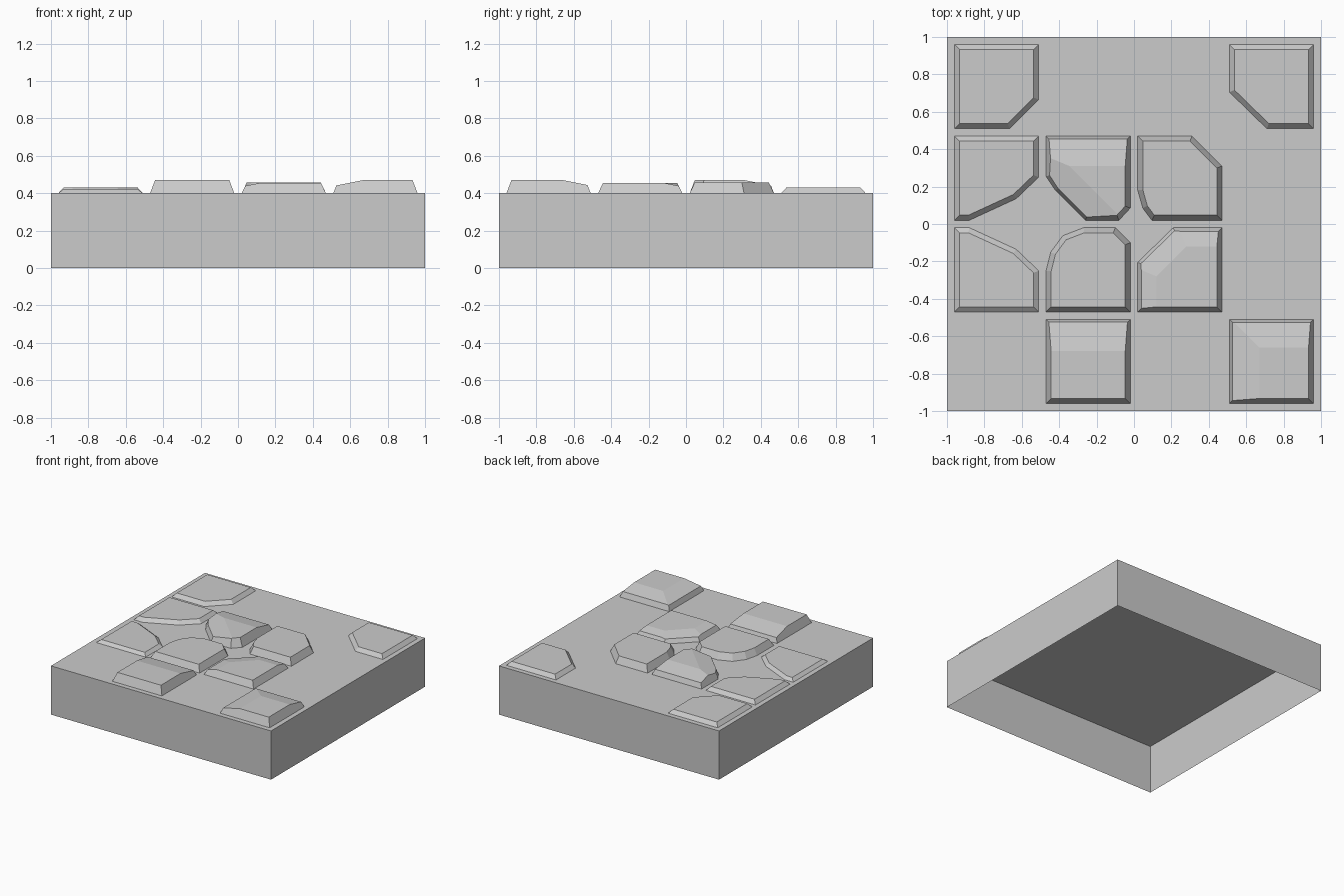
import bpy, bmesh
from mathutils import Vector

if "Cube" in bpy.data.objects:
    bpy.data.objects.remove(bpy.data.objects["Cube"])

BASE_Z = 0.4
INSET = 0.027   # how far each stone's side leans in over its full height
DROP = 0.2      # fall of the worn, sloping parts of the stone tops


def make_object(name, bm):
    bmesh.ops.recalc_face_normals(bm, faces=bm.faces)
    mesh = bpy.data.meshes.new(name)
    bm.to_mesh(mesh)
    bm.free()
    obj = bpy.data.objects.new(name, mesh)
    bpy.context.collection.objects.link(obj)
    return obj


def open_box(bm, x0, x1, y0, y1, z0, z1):
    bmesh.ops.create_cube(bm, size=1)
    for v in bm.verts:
        v.co = ((x1 if v.co.x > 0 else x0), (y1 if v.co.y > 0 else y0),
                (z1 if v.co.z > 0 else z0))


def drop_floor(bm, z):
    floor = [f for f in bm.faces if all(abs(v.co.z - z) < 1e-5 for v in f.verts)]
    bmesh.ops.delete(bm, geom=floor, context='FACES_ONLY')


def slice_off(bm, point, normal):
    geom = bm.verts[:] + bm.edges[:] + bm.faces[:]
    cut = bmesh.ops.bisect_plane(bm, geom=geom, dist=1e-6, plane_co=point,
                                 plane_no=normal, clear_outer=True)['geom_cut']
    edges = [e for e in cut if isinstance(e, bmesh.types.BMEdge) and e.is_boundary]
    if len(edges) > 2:
        bmesh.ops.edgeloop_fill(bm, edges=edges)


def stone(name, outline, height, slopes=()):
    """Convex outline (counter-clockwise); slopes are (start point, outward direction)."""
    bm = bmesh.new()
    open_box(bm, -1.1, 1.1, -1.1, 1.1, BASE_Z, BASE_Z + height)
    for a, b in zip(outline, outline[1:] + outline[:1]):
        d = (Vector(b) - Vector(a)).normalized()
        slice_off(bm, (a[0], a[1], BASE_Z), Vector((d.y, -d.x, INSET / height)).normalized())
    for p, d in slopes:
        d = Vector(d).normalized() * DROP
        slice_off(bm, (p[0], p[1], BASE_Z + height), Vector((d.x, d.y, 1)).normalized())
    drop_floor(bm, BASE_Z)
    return make_object(name, bm)


# hollow slab, open underneath
bm = bmesh.new()
open_box(bm, -1, 1, -1, 1, 0, BASE_Z)
drop_floor(bm, 0)
make_object("base_slab", bm)

# back row
stone("stone_back_left", [(-.96, .51), (-.665, .51), (-.51, .665), (-.51, .96), (-.96, .96)], .03)
stone("stone_back_right", [(.71, .51), (.96, .51), (.96, .96), (.51, .96), (.51, .705)], .03)

# second row
stone("stone_upper_left",
      [(-.96, .02), (-.88, .02), (-.63, .135), (-.51, .25), (-.51, .47), (-.96, .47)], .03)
stone("stone_upper_middle",
      [(-.26, .02), (-.08, .02), (-.02, .085), (-.02, .47), (-.47, .47), (-.47, .255), (-.42, .18)],
      .07, [((-.2, .31), (0, 1)), ((-.25, .215), (-1, -1))])
stone("stone_upper_right",
      [(.095, .02), (.47, .02), (.47, .31), (.31, .47), (.02, .47), (.02, .18), (.047, .085)], .057)

# third row
stone("stone_lower_left",
      [(-.96, -.47), (-.51, -.47), (-.51, -.25), (-.63, -.135), (-.88, -.02), (-.96, -.02)], .022)
stone("stone_lower_middle",
      [(-.47, -.47), (-.02, -.47), (-.02, -.1), (-.1, -.02), (-.27, -.02), (-.38, -.062),
       (-.445, -.15), (-.47, -.25)], .055)
stone("stone_lower_right", [(.02, -.47), (.47, -.47), (.47, -.02), (.21, -.02), (.02, -.205)], .055,
      [((.3, -.12), (0, 1)), ((.12, -.4), (-1, 0)), ((.2, -.2), (-1, 1))])

# front row
stone("stone_front_middle", [(-.47, -.96), (-.02, -.96), (-.02, -.51), (-.47, -.51)], .07,
      [((-.2, -.68), (0, 1))])
stone("stone_front_right", [(.51, -.96), (.96, -.96), (.96, -.51), (.51, -.51)], .07,
      [((.8, -.66), (0, 1)), ((.67, -.8), (-1, 0))])
